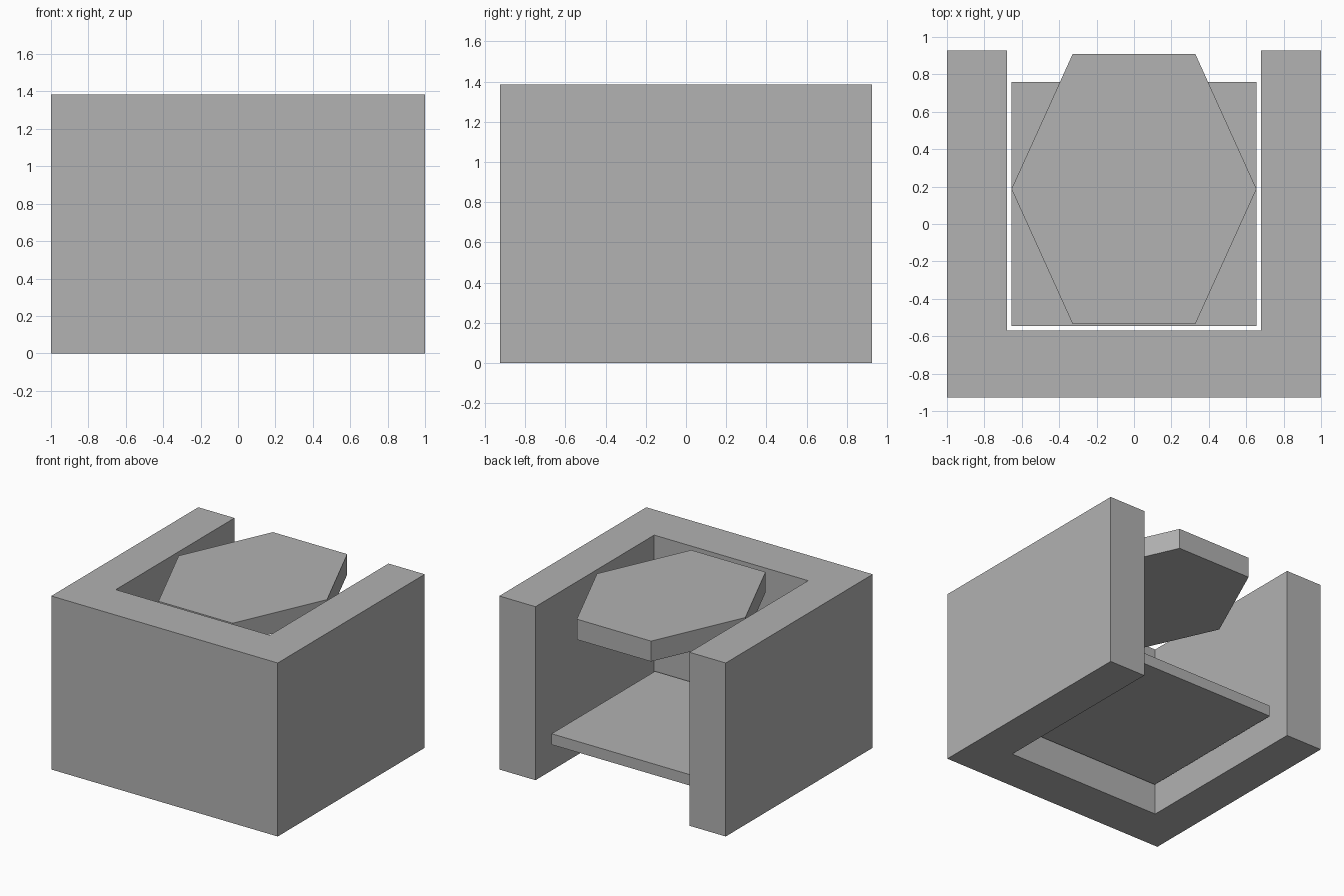
import bpy
import bmesh

if "Cube" in bpy.data.objects:
    bpy.data.objects.remove(bpy.data.objects["Cube"])

grey = bpy.data.materials.new("plain_grey")
grey.diffuse_color = (0.445, 0.445, 0.445, 1.0)
grey.use_nodes = True
grey.node_tree.nodes["Principled BSDF"].inputs["Base Color"].default_value = grey.diffuse_color


def prism(name, outline, z0, z1):
    """Extrude a flat counter-clockwise outline from z0 to z1."""
    bm = bmesh.new()
    base = bm.faces.new([bm.verts.new((x, y, z0)) for x, y in outline])
    top = bmesh.ops.extrude_face_region(bm, geom=[base], use_keep_orig=True)
    verts = [v for v in top["geom"] if isinstance(v, bmesh.types.BMVert)]
    bmesh.ops.translate(bm, verts=verts, vec=(0, 0, z1 - z0))
    bmesh.ops.recalc_face_normals(bm, faces=bm.faces)
    mesh = bpy.data.meshes.new(name)
    bm.to_mesh(mesh)
    bm.free()
    mesh.materials.append(grey)
    obj = bpy.data.objects.new(name, mesh)
    bpy.context.collection.objects.link(obj)
    return obj


def mirrored(half):
    """Complete a right-hand half outline with its mirror image in x."""
    return half + [(-x, y) for x, y in reversed(half)]


# U-shaped surround, open at the back, top and bottom
prism("surround", mirrored([(1, -0.927), (1, 0.927), (0.68, 0.927), (0.68, -0.57)]), 0, 1.385)

# Thin square shelf low between the walls
prism("shelf", mirrored([(0.655, -0.545), (0.655, 0.76)]), 0.227, 0.314)

# Hexagonal slab near the top
prism("hexagon_slab", mirrored([(0.328, -0.535), (0.655, 0.187), (0.328, 0.909)]), 1.21, 1.373)
